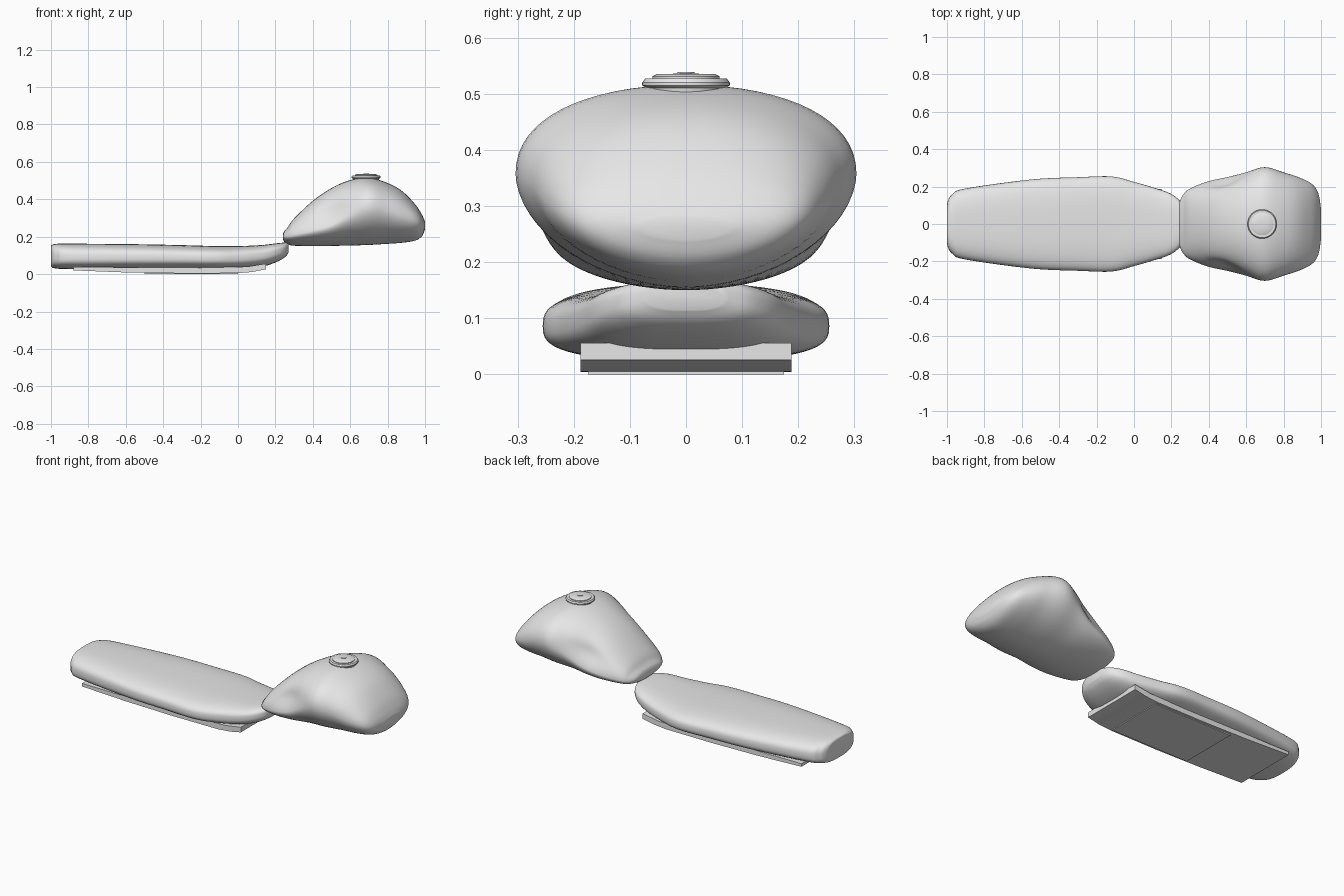
import bpy, bmesh, math
from math import sin, cos, pi, exp
from mathutils import Vector, Matrix
from mathutils.bvhtree import BVHTree

if "Cube" in bpy.data.objects:
    bpy.data.objects.remove(bpy.data.objects["Cube"], do_unlink=True)

grey = bpy.data.materials.new("light grey")
grey.use_nodes = True
grey.diffuse_color = (0.8, 0.8, 0.8, 1)
grey.node_tree.nodes["Principled BSDF"].inputs["Base Color"].default_value = (0.8, 0.8, 0.8, 1)


def finish(bm, name, angle=40):
    bmesh.ops.recalc_face_normals(bm, faces=bm.faces)
    mesh = bpy.data.meshes.new(name)
    bm.to_mesh(mesh)
    bm.free()
    mesh.materials.append(grey)
    ob = bpy.data.objects.new(name, mesh)
    bpy.context.collection.objects.link(ob)
    bpy.ops.object.select_all(action="DESELECT")
    ob.select_set(True)
    bpy.context.view_layer.objects.active = ob
    bpy.ops.object.shade_smooth_by_angle(angle=math.radians(angle))
    return ob


def spline(rows, steps):
    """Catmull-Rom through rows of station values."""
    out = []
    for i in range(len(rows) - 1):
        quad = [rows[max(i - 1, 0)], rows[i], rows[i + 1], rows[min(i + 2, len(rows) - 1)]]
        for s in range(steps):
            t = s / steps
            out.append([b + t / 2 * (c - a + t * (2*a - 5*b + 4*c - d + t * (3*b - a - 3*c + d)))
                        for a, b, c, d in zip(*quad)])
    return out + [list(rows[-1])]


def loft(rows, power_up, power_low, sides=64, steps=5, dent=None):
    """Stations are x, half width, bottom, widest height, top."""
    bm = bmesh.new()
    rings = []
    for x, w, low, mid, top in spline(rows, steps):
        ring = []
        for k in range(sides):
            a = 2 * pi * k / sides
            p, h = (power_up, top - mid) if sin(a) >= 0 else (power_low, mid - low)
            y = w * math.copysign(abs(cos(a)) ** (2 / p), cos(a))
            z = mid + h * math.copysign(abs(sin(a)) ** (2 / p), sin(a))
            if dent:
                y *= 1 - dent(x, z)
            ring.append(bm.verts.new((x, y, z)))
        rings.append(ring)
    for r, s in zip(rings, rings[1:]):
        for k in range(sides):
            n = (k + 1) % sides
            bm.faces.new((r[k], r[n], s[n], s[k]))
    bm.faces.new(rings[0])
    bm.faces.new(rings[-1])
    return bm


# Padded seat
seat = loft([
    (-1.0, 0.085, 0.05, 0.095, 0.145), (-0.995, 0.125, 0.036, 0.093, 0.156),
    (-0.97, 0.16, 0.03, 0.09, 0.162), (-0.9, 0.19, 0.027, 0.09, 0.163),
    (-0.55, 0.238, 0.025, 0.09, 0.16), (-0.3, 0.25, 0.025, 0.088, 0.155),
    (-0.12, 0.254, 0.025, 0.086, 0.15), (0.0, 0.225, 0.027, 0.088, 0.15),
    (0.12, 0.19, 0.038, 0.1, 0.155), (0.2, 0.16, 0.062, 0.117, 0.164),
    (0.25, 0.118, 0.09, 0.13, 0.169), (0.27, 0.07, 0.115, 0.143, 0.167)], 2.9, 2.9)
surface = BVHTree.FromBMesh(seat)
finish(seat, "seat_cushion", 50)

# Base pan under the seat, curling up at the front
pan = bmesh.new()
side_profile = [(-0.88, 0.02), (-0.6, 0.009), (-0.3, 0.004), (0.0, 0.005), (0.08, 0.012),
                (0.15, 0.026), (0.15, 0.056), (0.05, 0.04), (-0.2, 0.034), (-0.88, 0.038)]
ends = [[pan.verts.new((x, y, z)) for x, z in side_profile] for y in (-0.188, 0.188)]
for e in ends:
    pan.faces.new(e)
for k in range(len(side_profile)):
    n = (k + 1) % len(side_profile)
    pan.faces.new((ends[0][k], ends[0][n], ends[1][n], ends[1][k]))
finish(pan, "seat_pan", 30)

# Shallow pad on the underside
pad = bmesh.new()
bmesh.ops.create_cube(pad, size=1, matrix=Matrix.Translation((-0.25, 0, 0.004))
                      @ Matrix.Diagonal((0.5, 0.35, 0.008, 1)))
finish(pad, "pan_pad")

# Double rows of stitches laid on the cushion
stitches = bmesh.new()


def stitch_row(path, pitch=0.018):
    for a, b in zip(path, path[1:]):
        a, b = Vector(a), Vector(b)
        run = (b - a).normalized()
        count = max(1, round((b - a).length / pitch))
        for i in range(count):
            for off in (-0.007, 0.007):
                p = a.lerp(b, (i + 0.5) / count) + Vector((-run.y, run.x)) * off
                hit, normal, _, _ = surface.ray_cast(Vector((p.x, p.y, 1)), Vector((0, 0, -1)))
                if hit is None:
                    continue
                along = Vector((run.x, run.y, 0))
                along = (along - normal * along.dot(normal)).normalized()
                frame = Matrix((along, normal.cross(along), normal)).transposed().to_4x4()
                bmesh.ops.create_cube(stitches, size=1, matrix=Matrix.Translation(hit) @ frame
                                      @ Matrix.Diagonal((0.011, 0.004, 0.004, 1)))


for side in (-1, 1):
    stitch_row([(-0.91, side * 0.148), (-0.55, side * 0.18), (-0.2, side * 0.2),
                (-0.1, side * 0.198), (0.02, side * 0.17), (0.17, side * 0.138)])
stitch_row([(-0.235, -0.13), (-0.235, 0.16)])
finish(stitches, "seat_stitching")


# Fuel tank with knee recesses
def knee_recess(x, z):
    ridge = 0.32 + 0.35 * (x - 0.45)
    return 0.13 * exp(-((x - 0.47) / 0.11) ** 2 - ((z - ridge) / 0.055) ** 2)


finish(loft([
    (0.24, 0.09, 0.188, 0.2, 0.212), (0.246, 0.125, 0.174, 0.2, 0.228),
    (0.265, 0.16, 0.16, 0.2, 0.25), (0.3, 0.19, 0.152, 0.208, 0.298),
    (0.4, 0.233, 0.15, 0.232, 0.392), (0.5, 0.255, 0.151, 0.262, 0.46),
    (0.6, 0.28, 0.153, 0.32, 0.503), (0.7, 0.304, 0.156, 0.358, 0.515),
    (0.8, 0.276, 0.162, 0.34, 0.487), (0.88, 0.25, 0.168, 0.31, 0.442),
    (0.95, 0.215, 0.18, 0.285, 0.37), (0.985, 0.165, 0.205, 0.268, 0.315),
    (1.0, 0.08, 0.24, 0.262, 0.28)], 2.2, 1.85, dent=knee_recess), "fuel_tank", 60)


# Filler cap, spun from a profile
cap = bmesh.new()
profile = [(0.066, 0.485), (0.07, 0.51), (0.078, 0.515), (0.078, 0.52), (0.073, 0.527),
           (0.06, 0.527), (0.06, 0.531), (0.052, 0.535), (0.015, 0.536),
           (0.015, 0.539), (0.0, 0.539)]
points = [cap.verts.new((0.685 + r, 0, z)) for r, z in profile]
edges = [cap.edges.new(pair) for pair in zip(points, points[1:])]
bmesh.ops.spin(cap, geom=points + edges, cent=(0.685, 0, 0), axis=(0, 0, 1),
               angle=2 * pi, steps=48)
bmesh.ops.remove_doubles(cap, verts=cap.verts, dist=0.0001)
finish(cap, "filler_cap", 30)
